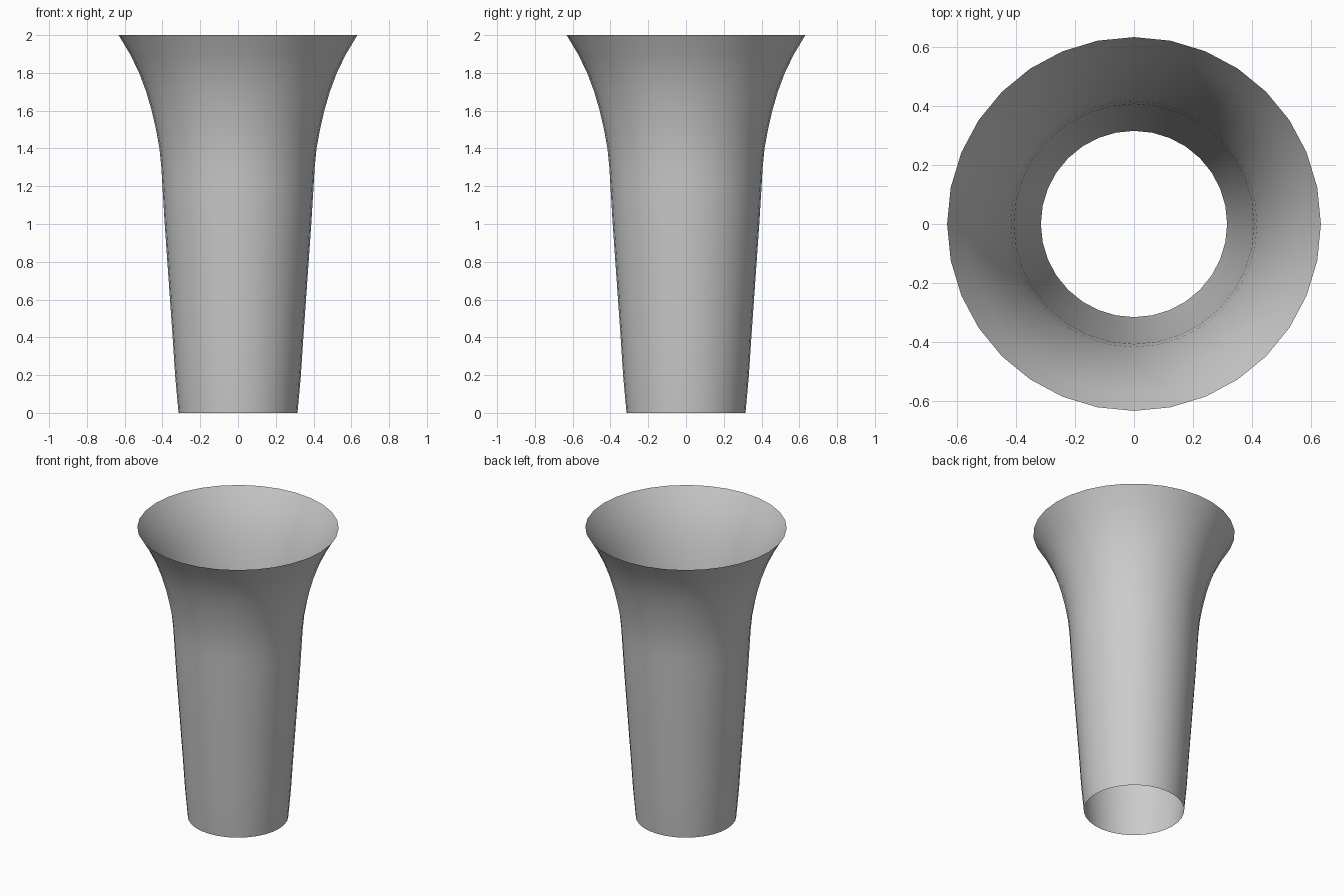
import bpy
import bmesh
from math import tau

cube = bpy.data.objects.get("Cube")
if cube:
    bpy.data.objects.remove(cube, do_unlink=True)

SIDES = 32

# Wall outline as (radius, height), from the foot to the flared rim
PROFILE = [
    (0.315, 0), (0.333, 0.2), (0.346, 0.4), (0.36, 0.6), (0.374, 0.8),
    (0.388, 1), (0.4, 1.2), (0.406, 1.3), (0.416, 1.4), (0.434, 1.5),
    (0.457, 1.6), (0.486, 1.7), (0.523, 1.8), (0.572, 1.9), (0.632, 2),
]

grey = bpy.data.materials.new("plain grey")
grey.use_nodes = True
colour = (0.6, 0.6, 0.6, 1)
grey.diffuse_color = colour
grey.node_tree.nodes["Principled BSDF"].inputs["Base Color"].default_value = colour

# Thin open vase wall, spun round the z axis
bm = bmesh.new()
verts = [bm.verts.new((r, 0, z)) for r, z in PROFILE]
edges = [bm.edges.new(pair) for pair in zip(verts, verts[1:])]
bmesh.ops.spin(bm, geom=verts + edges, cent=(0, 0, 0), axis=(0, 0, 1),
               angle=tau, steps=SIDES, use_merge=True)
bmesh.ops.remove_doubles(bm, verts=bm.verts, dist=0.0001)
bmesh.ops.recalc_face_normals(bm, faces=bm.faces)
# Make the wall face outward
bm.normal_update()
if sum(f.normal.xy.dot(f.calc_center_median().xy) for f in bm.faces) < 0:
    bmesh.ops.reverse_faces(bm, faces=bm.faces)
for face in bm.faces:
    face.smooth = True

mesh = bpy.data.meshes.new("vase_wall")
bm.to_mesh(mesh)
bm.free()
mesh.materials.append(grey)
vase = bpy.data.objects.new("vase_wall", mesh)
bpy.context.collection.objects.link(vase)
